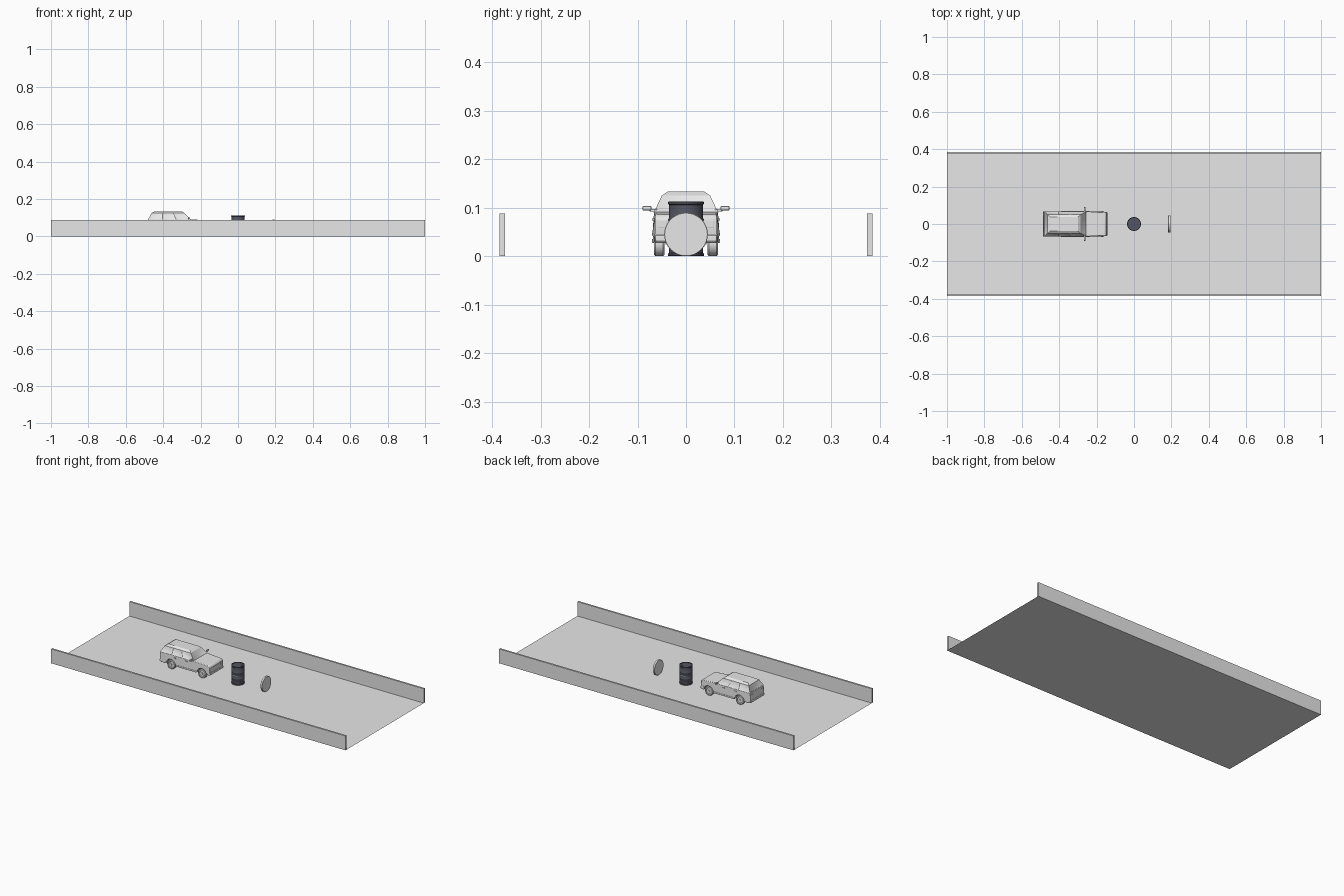
import bpy, bmesh, math
from mathutils import Matrix, Vector

if "Cube" in bpy.data.objects:
    bpy.data.objects.remove(bpy.data.objects["Cube"])


def material(name, rgb):
    m = bpy.data.materials.new(name)
    m.diffuse_color = (*rgb, 1)
    m.use_nodes = True
    m.node_tree.nodes["Principled BSDF"].inputs["Base Color"].default_value = m.diffuse_color
    return m


GREY = material("light grey", (0.8, 0.8, 0.8))
DARK = material("dark slate", (0.09, 0.09, 0.12))


def finish(name, bm, mat, smooth=None, bevel=0):
    bmesh.ops.recalc_face_normals(bm, faces=bm.faces)
    me = bpy.data.meshes.new(name)
    bm.to_mesh(me)
    bm.free()
    ob = bpy.data.objects.new(name, me)
    bpy.context.collection.objects.link(ob)
    me.materials.append(mat)
    if bevel:
        b = ob.modifiers.new("bevel", 'BEVEL')
        b.width, b.segments, b.limit_method = bevel, 2, 'ANGLE'
        b.angle_limit = math.radians(40)
    if smooth:
        bpy.ops.object.select_all(action='DESELECT')
        ob.select_set(True)
        bpy.context.view_layer.objects.active = ob
        bpy.ops.object.shade_smooth_by_angle(angle=math.radians(smooth))
    return ob


def box(name, lo, hi, mat=GREY, bevel=0):
    bm = bmesh.new()
    bmesh.ops.create_cube(bm, size=1)
    lo, hi = Vector(lo), Vector(hi)
    for v in bm.verts:
        v.co = Vector(c * s for c, s in zip(v.co, hi - lo)) + (lo + hi) / 2
    return finish(name, bm, mat, None, bevel)


def lathe(name, profile, loc, axis, mat=GREY, steps=40, smooth=35):
    """Turn (radius, height) points around z, then point z along axis."""
    bm = bmesh.new()
    vs = [bm.verts.new((r, 0, h)) for r, h in profile]
    es = [bm.edges.new(p) for p in zip(vs, vs[1:])]
    bmesh.ops.spin(bm, geom=vs + es, cent=(0, 0, 0), axis=(0, 0, 1),
                   angle=2 * math.pi, steps=steps)
    bmesh.ops.remove_doubles(bm, verts=bm.verts, dist=1e-5)
    turn = Vector((0, 0, 1)).rotation_difference(Vector(axis)).to_matrix().to_4x4()
    bm.transform(Matrix.Translation(loc) @ turn)
    return finish(name, bm, mat, smooth)


# Road surface and side walls
bm = bmesh.new()
bm.faces.new([bm.verts.new(p) for p in
              ((-1, -.38, 0), (1, -.38, 0), (1, .38, 0), (-1, .38, 0))])
floor = finish("road_floor", bm, GREY)
if floor.data.polygons[0].normal.z < 0:
    floor.data.flip_normals()
for s, side in ((-1, "front"), (1, "back")):
    box(side + "_wall", (-1, s * .3795 - .0055, 0), (1, s * .3795 + .0055, .088))

# Car lower body: side profile with wheel arches, extruded across
AXLES = (-.41, -.2)
WHEEL_R = .027


def arch(cx, r=.032, cz=.027, n=12):
    return [(cx - r * math.cos(math.pi * i / n), cz + r * math.sin(math.pi * i / n))
            for i in range(n + 1)]


outline = [(-.479, .027)] + arch(AXLES[0]) + arch(AXLES[1]) + [
    (-.15, .027), (-.146, .04), (-.147, .078), (-.155, .086),
    (-.252, .091), (-.481, .091), (-.485, .07), (-.485, .04)]
bm = bmesh.new()
f = bm.faces.new([bm.verts.new((x, -.068, z)) for x, z in outline])
ext = bmesh.ops.extrude_face_region(bm, geom=[f])["geom"]
bmesh.ops.translate(bm, vec=(0, .136, 0),
                    verts=[v for v in ext if isinstance(v, bmesh.types.BMVert)])
for v in bm.verts:                     # nose tapers slightly
    if v.co.x > -.17:
        v.co.y *= .95
    if v.co.z > .08:
        v.co.y *= .97
finish("car_body", bm, GREY, 30, .003)
box("car_underside", (-.47, -.042, .024), (-.16, .042, .07))

# Cabin: lofted rings with recessed windows
LEVELS = ((.089, .067, -.482, -.252), (.125, .05, -.462, -.286),
          (.134, .037, -.447, -.3))
STATIONS = (0, .34, .66, 1)
bm = bmesh.new()
rings = []
for z, hw, x0, x1 in LEVELS:
    xs = [x0 + (x1 - x0) * t for t in STATIONS]
    pts = [(x, -hw, z) for x in xs] + [(x, hw, z) for x in reversed(xs)]
    rings.append([bm.verts.new(p) for p in pts])
windows = []
for k in range(2):
    for i in range(8):
        j = (i + 1) % 8
        face = bm.faces.new((rings[k][i], rings[k][j],
                             rings[k + 1][j], rings[k + 1][i]))
        if k == 0:
            windows.append(face)
top = rings[2]
for i in range(3):
    bm.faces.new((top[i], top[i + 1], top[6 - i], top[7 - i]))
bmesh.ops.recalc_face_normals(bm, faces=bm.faces)
bmesh.ops.inset_individual(bm, faces=windows, thickness=.004, depth=-.0015)
finish("car_cabin", bm, GREY, 32)

# Wheels, mirrors, handles and sills on both sides
for s, side in ((-1, "near"), (1, "far")):
    for x, end in zip(AXLES, ("rear", "front")):
        r = WHEEL_R
        lathe(f"{side}_{end}_wheel",
              [(0, 0), (r - .003, 0), (r, .003), (r, .019), (r - .003, .022),
               (.018, .022), (.016, .019), (.006, .019), (.005, .022), (0, .022)],
              (x, s * .044, r), (0, s, 0), steps=28)
    y0, y1 = sorted((s * .071, s * .09))
    box(side + "_mirror", (-.268, y0, .094), (-.258, y1, .104), bevel=.003)
    y0, y1 = sorted((s * .06, s * .075))
    box(side + "_mirror_arm", (-.266, y0, .092), (-.26, y1, .097))
    y0, y1 = sorted((s * .066, s * .07))
    for x in (-.39, -.312):
        box(side + "_door_handle", (x, y0, .074), (x + .016, y1, .078))
    box(side + "_sill", (-.376, y0, .027), (-.234, y1, .036))
    # headlamp and tail lamp
    y0, y1 = sorted((s * .04, s * .058))
    box(side + "_headlamp", (-.15, y0, .058), (-.1445, y1, .074), bevel=.001)
    box(side + "_tail_lamp", (-.4865, y0, .056), (-.48, y1, .078), bevel=.001)
box("front_bumper", (-.155, -.064, .03), (-.143, .064, .044), bevel=.003)
box("rear_bumper", (-.487, -.066, .03), (-.475, .066, .044), bevel=.003)
box("grille", (-.15, -.034, .06), (-.1448, .034, .072))

# Barrel with rolled rims and ribs
R = .037
profile = [(0, .002), (R - .003, .002), (R - .002, 0), (R, .001), (R, .005), (R - .002, .007)]
for z in (.038, .075):
    profile += [(R - .002, z - .004), (R, z - .001), (R, z + .001), (R - .002, z + .004)]
profile += [(R - .002, .106), (R, .108), (R, .112), (R - .002, .113),
            (R - .004, .112), (R - .004, .109), (0, .109)]
lathe("barrel", profile, (0, 0, 0), (0, 0, 1), DARK, 40)
lathe("barrel_plug", [(.005, .108), (.005, .111), (0, .111)],
      (.018, .012, 0), (0, 0, 1), DARK, 16)

# Small pale marks around the middle of the barrel
for side in (-90, 90):
    for k in (-26, -13, 0, 13, 26):
        mark = box("barrel_mark", (R - .003, -.002, .054), (R - .0012, .002, .058))
        mark.rotation_euler.z = math.radians(side + k)

# Standing disc
lathe("standing_disc", [(0, 0), (.044, 0), (.045, .001), (.045, .011), (.044, .012), (0, .012)],
      (.183, 0, .045), (1, 0, 0), GREY, 48)
